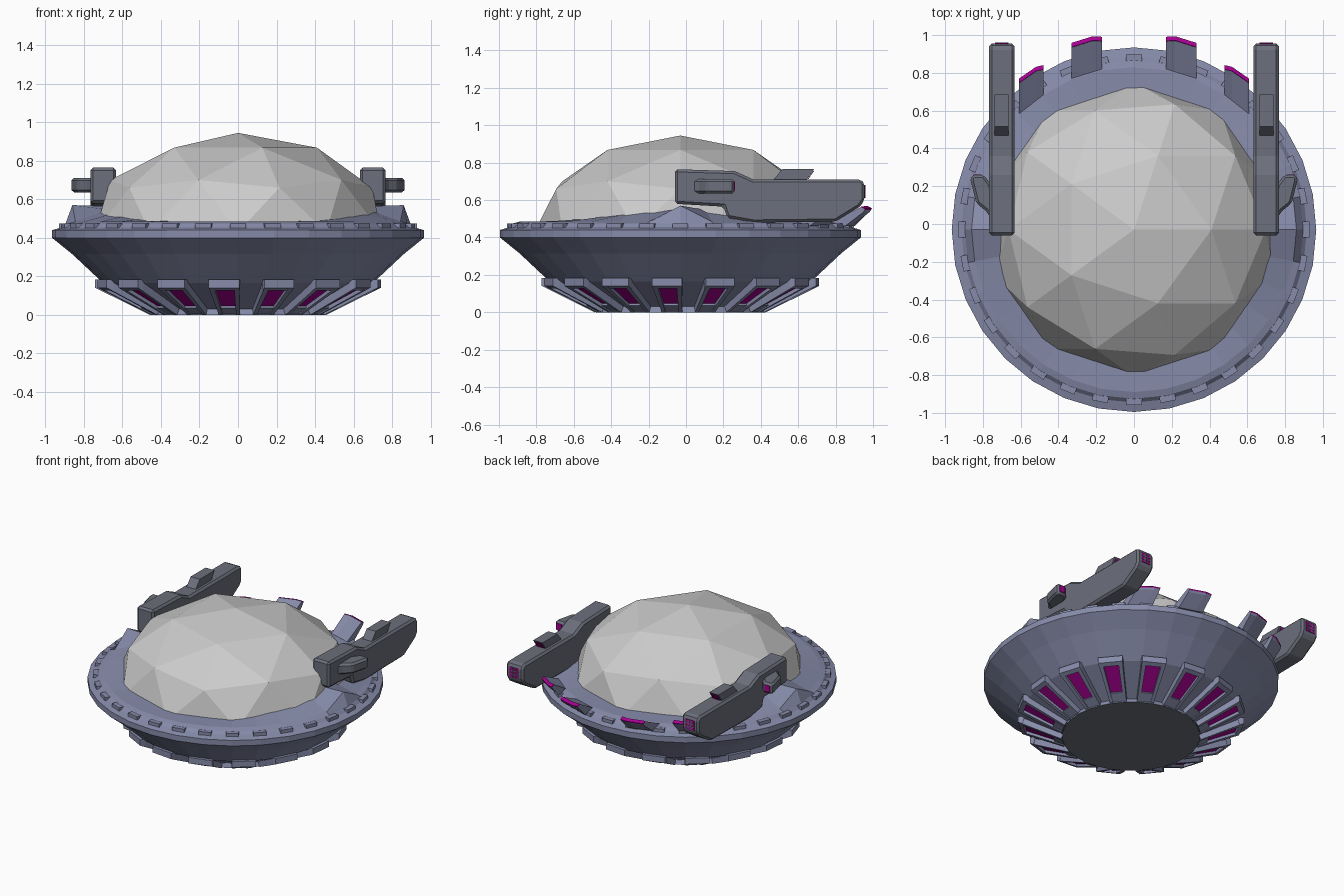
import bpy, bmesh, math
from mathutils import Vector, Matrix

if "Cube" in bpy.data.objects:
    bpy.data.objects.remove(bpy.data.objects["Cube"])

CY = -0.03      # saucer axis in y
N = 32          # saucer sides


def material(name, col):
    m = bpy.data.materials.new(name)
    m.diffuse_color = (*col, 1)
    m.use_nodes = True
    m.node_tree.nodes["Principled BSDF"].inputs["Base Color"].default_value = m.diffuse_color
    return m


BLUE = material("blue_grey", (0.24, 0.26, 0.40))
STEEL = material("steel", (0.15, 0.16, 0.20))
GLOW = material("magenta", (0.38, 0.0, 0.28))


def finish(bm, name, mat=None):
    bmesh.ops.recalc_face_normals(bm, faces=bm.faces)
    me = bpy.data.meshes.new(name)
    bm.to_mesh(me)
    bm.free()
    ob = bpy.data.objects.new(name, me)
    bpy.context.collection.objects.link(ob)
    if mat:
        me.materials.append(mat)
    return ob


def loft(bm, a, b):
    """Closed solid between two matching outlines."""
    va = [bm.verts.new(p) for p in a]
    vb = [bm.verts.new(p) for p in b]
    n = len(va)
    bm.faces.new(va)
    bm.faces.new(vb[::-1])
    for i in range(n):
        bm.faces.new((va[i], va[(i + 1) % n], vb[(i + 1) % n], vb[i]))


def side_prism(bm, outline, x0, x1):
    """Extrude a (y, z) outline along x."""
    loft(bm, [(x0, y, z) for y, z in outline], [(x1, y, z) for y, z in outline])


def box(bm, lo, hi):
    side_prism(bm, [(lo[1], lo[2]), (hi[1], lo[2]), (hi[1], hi[2]), (lo[1], hi[2])], lo[0], hi[0])


def mirror_x(ob):
    ob.modifiers.new("mirror", 'MIRROR')


def bevel(ob, w):
    b = ob.modifiers.new("bevel", 'BEVEL')
    b.width, b.segments, b.limit_method = w, 1, 'ANGLE'


# Saucer hull: turned profile, deck raised into a crest on both flanks
profile = [(0.45, 0), (0.44, 0.03), (0.70, 0.165), (0.86, 0.315), (0.965, 0.40),
           (0.965, 0.44), (0.915, 0.455), (0.895, 0.475), (0.86, 0.485), (0.69, 0.485)]
bm = bmesh.new()
rows = []
for k, (r, z) in enumerate(profile):
    row = []
    for i in range(N):
        a = 2 * math.pi * i / N
        zz = z
        if k == 9:
            zz += 0.08 * max(0, 1 - abs(r * math.sin(a)) / 0.61)
        if k == 8 and i % (N // 2) == 0:
            zz = 0.57
        row.append(bm.verts.new((r * math.cos(a), CY + r * math.sin(a), zz)))
    rows.append(row)
for a, b in zip(rows, rows[1:]):
    for i in range(N):
        j = (i + 1) % N
        bm.faces.new((a[i], a[j], b[j], b[i]))
bm.faces.new(rows[-1])
bottom = bm.faces.new(rows[0])
bottom.material_index = 1
hull = finish(bm, "saucer_hull", BLUE)
hull.data.materials.append(STEEL)

# Faceted dome
bm = bmesh.new()
bmesh.ops.create_icosphere(bm, subdivisions=2, radius=1,
                           matrix=Matrix.Translation((0, CY, 0.43)) @ Matrix.Diagonal((0.78, 0.78, 0.515, 1)))
bmesh.ops.bisect_plane(bm, geom=bm.verts[:] + bm.edges[:] + bm.faces[:],
                       plane_co=(0, 0, 0.44), plane_no=(0, 0, -1), clear_outer=True)
finish(bm, "dome")

# Small blocks around the rim
bm = bmesh.new()
for i in range(N):
    start = len(bm.verts)
    box(bm, (0.88, -0.042, 0.44), (0.928, 0.042, 0.474))
    bm.verts.ensure_lookup_table()
    bmesh.ops.transform(bm, verts=bm.verts[start:],
                        matrix=Matrix.Translation((0, CY, 0)) @ Matrix.Rotation(2 * math.pi * i / N, 4, 'Z'))
finish(bm, "rim_blocks", BLUE)


# Underside vent frames and their glowing panels
def slope(s, depth):
    return 0.455 + 0.28 * s - 0.447 * depth, 0.14 * s + 0.894 * depth


def slab(bm, s0, s1, t0, t1, top, depth=0.05):
    """Block on the sloped underside; t0, t1 = tangent ranges at each end."""
    def end(s, t):
        (ro, zo), (ri, zi) = slope(s, top), slope(s, depth)
        return [(ro, t[0], zo), (ro, t[1], zo), (ri, t[1], zi), (ri, t[0], zi)]
    loft(bm, end(s0, t0), end(s1, t1))


frames, panels = bmesh.new(), bmesh.new()
for k in range(16):
    turn = Matrix.Translation((0, CY, 0)) @ Matrix.Rotation(math.radians(-95.625 + 22.5 * k), 4, 'Z')
    f0, p0 = len(frames.verts), len(panels.verts)
    slab(frames, 0, 1, (-0.055, -0.035), (-0.08, -0.052), 0)
    slab(frames, 0, 1, (0.035, 0.055), (0.052, 0.08), 0)
    slab(frames, 0, 0.22, (-0.035, 0.035), (-0.039, 0.039), 0.006)
    tab = [(0.708, 0.127), (0.737, 0.141), (0.737, 0.183), (0.69, 0.183)]
    loft(frames, [(r, -0.08, z) for r, z in tab], [(r, 0.08, z) for r, z in tab])
    slab(panels, 0.2, 0.95, (-0.039, 0.039), (-0.051, 0.051), 0.018)
    for b, s in ((frames, f0), (panels, p0)):
        b.verts.ensure_lookup_table()
        bmesh.ops.transform(b, verts=b.verts[s:], matrix=turn)
finish(frames, "vent_frames", BLUE)
finish(panels, "vent_panels", GLOW)

# Engine booms, one each side
bm = bmesh.new()
side_prism(bm, [(-0.06, 0.58), (0.2, 0.565), (0.22, 0.505), (0.36, 0.48), (0.80, 0.485), (0.93, 0.565),
                (0.955, 0.60), (0.955, 0.69), (0.935, 0.71), (0.36, 0.71), (0.26, 0.755), (-0.06, 0.765)],
           0.633, 0.767)
boom = finish(bm, "engine_boom", STEEL)
bevel(boom, 0.018)
mirror_x(boom)

# Fins standing on the booms
bm = bmesh.new()
side_prism(bm, [(0.46, 0.70), (0.515, 0.765), (0.685, 0.765), (0.64, 0.70)], 0.665, 0.738)
mirror_x(finish(bm, "boom_fin", STEEL))

# Side pods on the outer flank of each boom
bm = bmesh.new()
plan = [(0.75, 0.02), (0.785, 0.07), (0.835, 0.11), (0.865, 0.23), (0.86, 0.26), (0.795, 0.26), (0.75, 0.20)]
loft(bm, [(x, y, 0.635) for x, y in plan], [(x, y, 0.712) for x, y in plan])
pod = finish(bm, "side_pod", STEEL)
bevel(pod, 0.014)
mirror_x(pod)

# Glowing exhausts: boom end, fin back and pod back
bm = bmesh.new()
box(bm, (0.665, 0.94, 0.61), (0.735, 0.957, 0.68))
side_prism(bm, [(0.650, 0.712), (0.680, 0.755), (0.684, 0.755), (0.654, 0.712)], 0.677, 0.726)
box(bm, (0.808, 0.25, 0.65), (0.85, 0.263, 0.698))
mirror_x(finish(bm, "exhaust_glow", GLOW))

# Bars across the boom exhaust
bm = bmesh.new()
for d in (-0.012, 0.012):
    box(bm, (0.697 + d, 0.95, 0.61), (0.703 + d, 0.96, 0.68))
    box(bm, (0.665, 0.95, 0.642 + d), (0.735, 0.96, 0.648 + d))
mirror_x(finish(bm, "exhaust_bars", STEEL))

# Rear fins rising off the deck, with glowing strips at their skewed tips
fins, strips = bmesh.new(), bmesh.new()
for xa, xb, ya, yb, ea, eb in ((0.17, 0.33, 0.82, 0.77, 0.985, 0.935), (0.48, 0.61, 0.68, 0.58, 0.835, 0.745)):
    def section(x, y0, y1, zt):
        return [(x, y0, 0.483), (x, y1, zt), (x, y1 + 0.022, zt - 0.012),
                (x, y1 + 0.012, zt - 0.028), (x, y0 + 0.08, 0.46)]
    a, b = section(xa, ya, ea, 0.565), section(xb, yb, eb, 0.562)
    # clip the outer corner of the tip a little
    mid = [tuple(Vector(p).lerp(Vector(q), 0.3)) for p, q in zip(a, b)]
    a = [a[0]] + [(p[0], p[1] - 0.018, p[2]) for p in a[1:4]] + [a[4]]
    loft(fins, a, mid)
    loft(fins, mid, b)
    for s, e in ((a, mid), (mid, b)):
        lift = Vector((0, 0.002, 0.004))
        quad = [Vector(p) + lift for p in (s[1], s[2], e[2], e[1])]
        loft(strips, quad, [p - lift * 2 for p in quad])
mirror_x(finish(fins, "rear_fins", BLUE))
mirror_x(finish(strips, "rear_fin_glow", GLOW))
